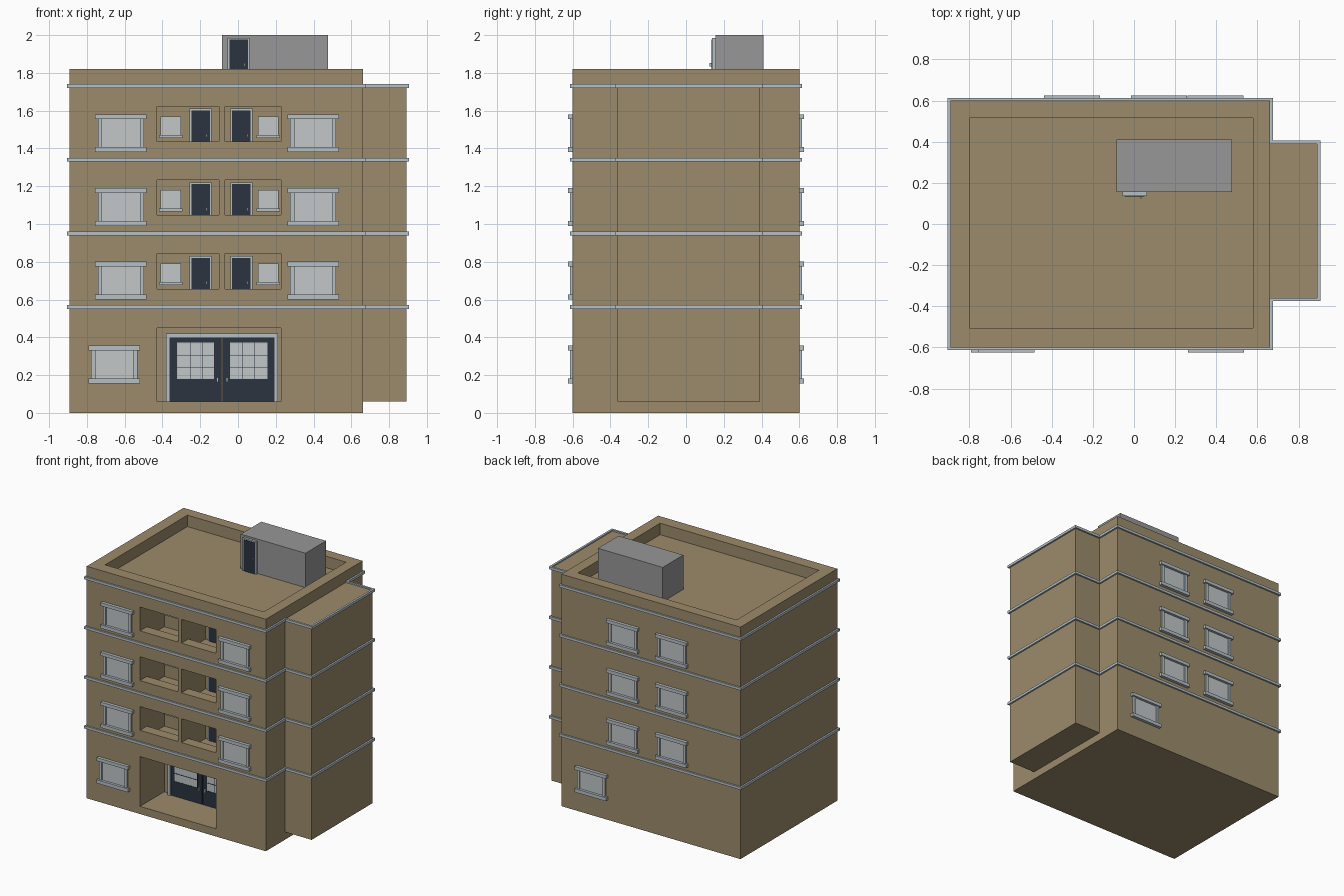
import bpy
import bmesh
from mathutils import Vector

cube = bpy.data.objects.get("Cube")
if cube:
    bpy.data.objects.remove(cube, do_unlink=True)


def material(name, rgb):
    m = bpy.data.materials.new(name)
    m.use_nodes = True
    col = (*rgb, 1)
    m.diffuse_color = col
    m.node_tree.nodes["Principled BSDF"].inputs["Base Color"].default_value = col
    return m


TAN = material("tan wall", (0.33, 0.26, 0.147))
TRIM = material("pale trim", (0.47, 0.53, 0.56))
GLASS = material("pale glass", (0.54, 0.57, 0.58))
DARK = material("dark door", (0.024, 0.034, 0.051))
GREY = material("grey shed", (0.31, 0.31, 0.31))


def finish(name, bm, mat):
    bmesh.ops.recalc_face_normals(bm, faces=bm.faces)
    me = bpy.data.meshes.new(name)
    bm.to_mesh(me)
    bm.free()
    me.materials.append(mat)
    ob = bpy.data.objects.new(name, me)
    bpy.context.collection.objects.link(ob)
    return ob


def prism(name, points, shift, mat):
    """Extrude a closed outline along a vector."""
    bm = bmesh.new()
    face = bm.faces.new([bm.verts.new(p) for p in points])
    new = bmesh.ops.extrude_face_region(bm, geom=[face])["geom"]
    bmesh.ops.translate(bm, vec=Vector(shift),
                        verts=[v for v in new if isinstance(v, bmesh.types.BMVert)])
    return finish(name, bm, mat)


def box(name, x0, x1, y0, y1, z0, z1, mat):
    return prism(name, [(x0, y0, z0), (x1, y0, z0), (x1, y1, z0), (x0, y1, z0)],
                 (0, 0, z1 - z0), mat)


def cut(target, cutter):
    cutter.hide_render = True
    mod = target.modifiers.new("cut", "BOOLEAN")
    mod.object = cutter
    mod.operation = "DIFFERENCE"
    mod.solver = "EXACT"
    bpy.context.view_layer.objects.active = target
    bpy.ops.object.modifier_apply(modifier=mod.name)
    bpy.data.objects.remove(cutter, do_unlink=True)


# Main dimensions
LEFT, RIGHT, DEPTH = -0.893, 0.662, 0.6
WING, WING_FRONT, WING_BACK = 0.893, -0.362, 0.393
STOREY = 0.39
BACK_WALL = -0.3
UPPER = [i * STOREY for i in range(3)]

# Walls with roof well, entrance and balconies cut out
body = box("main_building", LEFT, RIGHT, -DEPTH, DEPTH, 0, 1.82, TAN)
cut(body, box("roof_well", -0.8, 0.578, -0.505, 0.515, 1.73, 1.9, TAN))
cut(body, box("entrance_cutter", -0.43, 0.227, -0.7, BACK_WALL, 0.06, 0.45, TAN))
for dz in UPPER:
    for x0, x1 in ((-0.43, -0.1), (-0.07, 0.227)):
        z0, z1, floor = 0.657 + dz, 0.843 + dz, 0.575 + dz
        profile = [(-0.7, z0), (-0.515, z0), (-0.515, floor),
                   (BACK_WALL, floor), (BACK_WALL, z1), (-0.7, z1)]
        cut(body, prism("balcony_cutter", [(x0, y, z) for y, z in profile],
                        (x1 - x0, 0, 0), TAN))

box("side_wing", RIGHT, WING, WING_FRONT, WING_BACK, 0.06, 1.73, TAN)


# Trim bands following the outline of building and wing
def outline(d):
    return [(LEFT - d, -DEPTH - d), (RIGHT + d, -DEPTH - d),
            (RIGHT + d, WING_FRONT - d), (WING + d, WING_FRONT - d),
            (WING + d, WING_BACK + d), (RIGHT + d, WING_BACK + d),
            (RIGHT + d, DEPTH + d), (LEFT - d, DEPTH + d)]


def band(z0, z1):
    bm = bmesh.new()
    loops = [[bm.verts.new((x, y, z)) for x, y in outline(d)]
             for d, z in ((0.013, z0), (0.013, z1), (-0.003, z1), (-0.003, z0))]
    for k in range(4):
        a, b = loops[k], loops[(k + 1) % 4]
        for i in range(len(a)):
            j = (i + 1) % len(a)
            bm.faces.new((a[i], a[j], b[j], b[i]))
    finish("trim_band", bm, TRIM)


for i in range(4):
    band(0.55 + i * STOREY, 0.57 + i * STOREY)


# Windows on the front (side -1) and back (side 1)
def window(xc, z0, side):
    def part(name, xa, xb, za, zb, out, mat):
        ys = sorted((side * (DEPTH - 0.005), side * (DEPTH + out)))
        box(name, xc + xa, xc + xb, *ys, z0 + za, z0 + zb, mat)

    part("window_sill", -0.136, 0.136, 0, 0.027, 0.024, TRIM)
    part("window_lintel", -0.136, 0.136, 0.175, 0.201, 0.024, TRIM)
    part("window_pane", -0.102, 0.102, 0.027, 0.175, 0.004, GLASS)
    for s in (-1, 1):
        xa, xb = sorted((s * 0.122, s * 0.1))
        part("window_jamb", xa, xb, 0.027, 0.175, 0.014, TRIM)


window(-0.655, 0.155, -1)
window(0.395, 0.155, 1)
for dz in UPPER:
    for x, side in ((-0.62, -1), (0.398, -1), (-0.302, 1), (0.122, 1)):
        window(x, 0.6 + dz, side)


# Single doors for balconies and roof shed
def door(x0, z0, y, out):
    box("door_frame", x0, x0 + 0.118, y - out, y + 0.005, z0, z0 + 0.256, TRIM)
    f = y - out
    box("door_leaf", x0 + 0.01, x0 + 0.108, f - 0.003, f + 0.005, z0, z0 + 0.246, DARK)
    box("door_handle", x0 + 0.088, x0 + 0.096, f - 0.012, f, z0 + 0.105, z0 + 0.122, TRIM)


for dz in UPPER:
    z = 0.575 + dz
    door(-0.257, z - 0.03 + 0.03, BACK_WALL, 0.014)
    door(-0.041, z, BACK_WALL, 0.014)
    for xc in (-0.356, 0.16):
        box("balcony_window", xc - 0.055, xc + 0.055, BACK_WALL - 0.008,
            BACK_WALL + 0.005, 0.69 + dz, 0.79 + dz, GLASS)
        box("balcony_window_sill", xc - 0.062, xc + 0.062, BACK_WALL - 0.018,
            BACK_WALL + 0.005, 0.676 + dz, 0.692 + dz, TRIM)

# Entrance with double doors
MID = -0.084
F = BACK_WALL - 0.02
for s in (-1, 1):
    def leaf_box(name, a, b, y0, z0, z1, mat):
        xs = sorted((MID + s * a, MID + s * b))
        box(name, *xs, y0, BACK_WALL + 0.005, z0, z1, mat)

    leaf_box("entrance_jamb", 0.275, 0.297, F - 0.01, 0.06, 0.42, TRIM)
    leaf_box("entrance_leaf", 0.003, 0.276, F, 0.06, 0.396, DARK)
    leaf_box("entrance_glazing_frame", 0.04, 0.24, F - 0.003, 0.178, 0.372, TRIM)
    for i in range(3):
        for j in range(3):
            a, z = 0.046 + i * 0.064, 0.184 + j * 0.062
            leaf_box("entrance_pane", a, a + 0.06, F - 0.005, z, z + 0.058, GLASS)
    for k in range(3):
        leaf_box("entrance_bar", 0.04 + k * 0.064, 0.0425 + k * 0.064,
                 F - 0.006, 0.178, 0.372, DARK)
        leaf_box("entrance_bar", 0.04, 0.24, F - 0.006,
                 0.178 + k * 0.063, 0.1805 + k * 0.063, DARK)
    leaf_box("entrance_handle", 0.02, 0.03, F - 0.015, 0.163, 0.188, TRIM)
box("entrance_head", MID - 0.297, MID + 0.297, F - 0.01, BACK_WALL + 0.005,
    0.396, 0.42, TRIM)

# Roof shed
box("roof_shed", -0.085, 0.477, 0.155, 0.41, 1.72, 2.0, GREY)
door(-0.056, 1.73, 0.155, 0.018)
